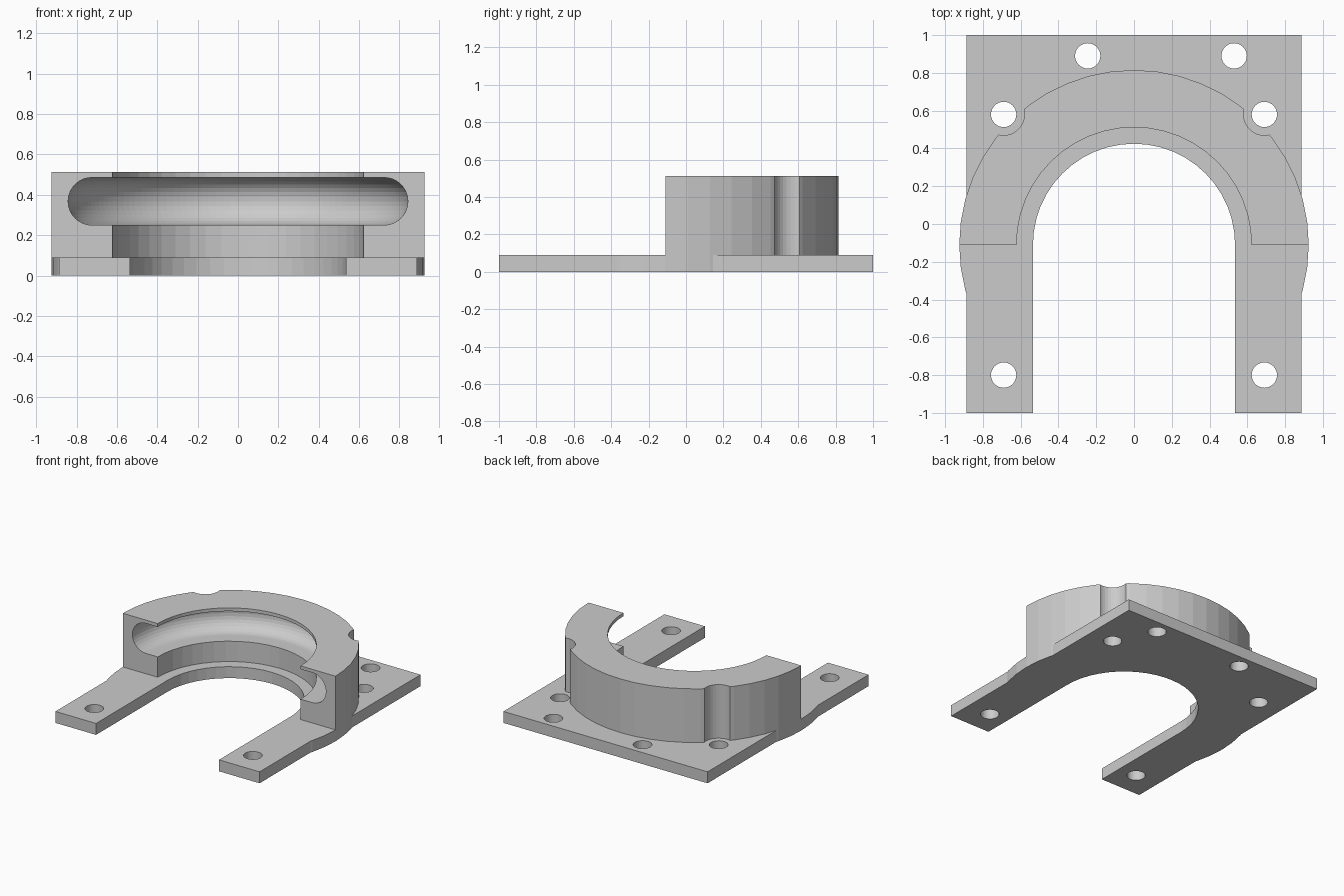
import bpy, bmesh
from math import sin, cos, pi, radians

if "Cube" in bpy.data.objects:
    bpy.data.objects.remove(bpy.data.objects["Cube"])

CY = -0.11            # centre of the ring along y
R_OUT, R_IN, R_SLOT = 0.925, 0.622, 0.535
PLATE_X, PLATE_Z, TOP = 0.888, 0.09, 0.512
STEP = 7.5            # facet angle of the ring


def arc(r, a0, a1, step=STEP, cx=0.0, cy=CY):
    n = round(abs(a1 - a0) / step)
    angs = [radians(a0 + (a1 - a0) * i / n) for i in range(n + 1)]
    return [(cx + r * cos(a), cy + r * sin(a)) for a in angs]


def make_object(name, bm):
    bmesh.ops.recalc_face_normals(bm, faces=bm.faces[:])
    me = bpy.data.meshes.new(name)
    bm.to_mesh(me)
    bm.free()
    ob = bpy.data.objects.new(name, me)
    bpy.context.collection.objects.link(ob)
    return ob


def prism(name, outline, z0, z1):
    bm = bmesh.new()
    low = [bm.verts.new((x, y, z0)) for x, y in outline]
    high = [bm.verts.new((x, y, z1)) for x, y in outline]
    n = len(outline)
    bm.faces.new(low[::-1])
    bm.faces.new(high)
    for i in range(n):
        j = (i + 1) % n
        bm.faces.new((low[i], low[j], high[j], high[i]))
    return make_object(name, bm)


def circle(r, x, y, n):
    return arc(r, 0, 360, 360 / n, x, y)[:-1]


def lathe(name, profile, n):
    bm = bmesh.new()
    rings = [[bm.verts.new((r * cos(2 * pi * i / n), CY + r * sin(2 * pi * i / n), z))
              for r, z in profile] for i in range(n)]
    m = len(profile)
    for i in range(n):
        a, b = rings[i], rings[(i + 1) % n]
        for k in range(m):
            q = (k + 1) % m
            bm.faces.new((a[k], b[k], b[q], a[q]))
    return make_object(name, bm)


def boolean(target, other, op):
    other.hide_render = True
    mod = target.modifiers.new(op, 'BOOLEAN')
    mod.operation, mod.object, mod.solver = op, other, 'EXACT'
    bpy.context.view_layer.objects.active = target
    bpy.ops.object.modifier_apply(modifier=mod.name)
    bpy.data.objects.remove(other)


# Base plate: U-shaped outline with bulging round cheeks
(xa, ya), (xb, yb) = arc(R_OUT, 15, 22.5)
dy = ya + (xa - PLATE_X) / (xa - xb) * (yb - ya) - CY
half = (arc(R_SLOT, 82.5, 0) + [(R_SLOT, -1), (PLATE_X, -1), (PLATE_X, CY - dy)]
        + arc(R_OUT, -15, 15) + [(PLATE_X, CY + dy), (PLATE_X, 1)])
outline = [(0, CY + R_SLOT)] + half + [(-x, y) for x, y in reversed(half)]
plate = prism("mounting_bracket", outline, 0, PLATE_Z)

# Half-ring housing
ring = arc(R_OUT, 0, 180) + arc(R_IN, 180, 0)
housing = prism("half_ring_housing", ring, PLATE_Z, TOP)

# Rounded inner groove
gr, gz, rc = 0.118, 0.368, 0.724
groove = [(0.5, gz - gr)] + arc(gr, -90, 90, 11.25, rc, gz) + [(0.5, gz + gr)]
boolean(housing, lathe("groove_cutter", groove, 144), 'DIFFERENCE')

# Clearance notches beside the side bolts
for s in (-1, 1):
    notch = prism("notch_cutter", circle(0.11, s * 0.69, 0.58, 32), 0, 0.7)
    boolean(housing, notch, 'DIFFERENCE')

boolean(plate, housing, 'UNION')

# Bolt holes
for x, y in [(-0.69, 0.58), (0.69, 0.58), (-0.69, -0.8), (0.69, -0.8),
             (-0.245, 0.89), (0.53, 0.89)]:
    boolean(plate, prism("hole_cutter", circle(0.067, x, y, 32), -0.1, 0.2), 'DIFFERENCE')
